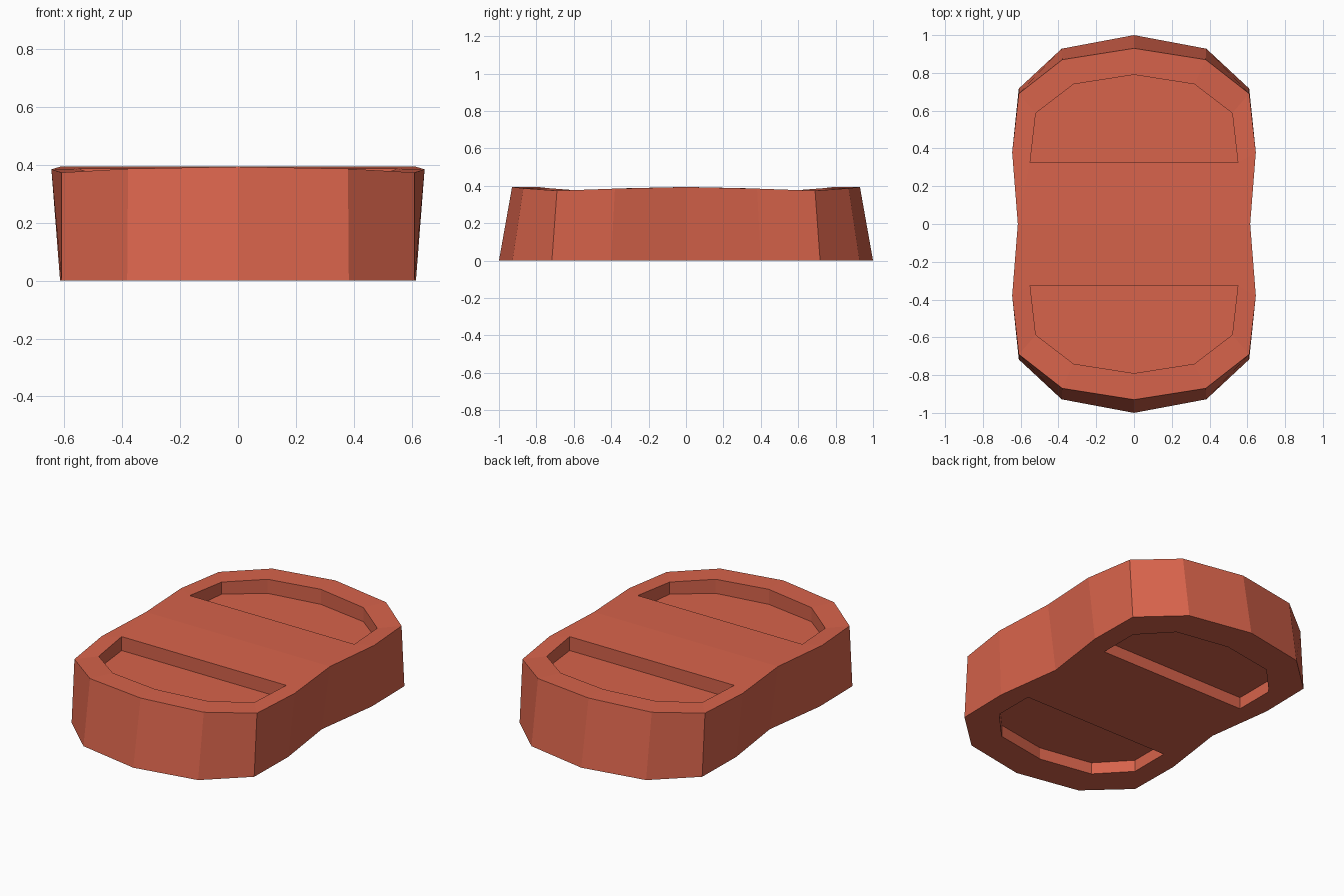
import bpy
import bmesh

if "Cube" in bpy.data.objects:
    bpy.data.objects.remove(bpy.data.objects["Cube"])

# One quarter of the block, from the end tip round to the waist
TOP_EDGE = [(0, .93, .394), (.38, .87, .387), (.61, .69, .374), (.645, .38, .385), (.615, 0, .394)]
TOP_RIM = [(0, .79, .394), (.32, .74, .388), (.52, .587, .376), (.55, .325, .387)]
BASE_EDGE = [(0, 1, 0), (.383, .928, 0), (.61, .717, 0), (.615, .4, 0), (.56, 0, 0)]
BASE_RIM = [(0, .80, 0), (.32, .745, 0), (.485, .57, 0), (.485, .325, 0)]
TOP_FLOOR, BASE_FLOOR = .303, .07


def cap_faces(edge, rim, floor_z):
    """Quarter of a cap: border, waist bridge, pocket walls and pocket floor."""
    _, y, z = rim[3]
    loop = rim + [(0, y, z)]                      # straight inner side of the pocket
    floor = [(p[0], p[1], floor_z) for p in loop]
    faces = [[edge[i], edge[i + 1], rim[i + 1], rim[i]] for i in range(3)]
    faces.append([edge[3], edge[4], rim[3]])
    faces.append([rim[3], edge[4], (0, 0, edge[4][2]), loop[4]])
    faces += [[loop[i], loop[i + 1], floor[i + 1], floor[i]] for i in range(4)]
    faces.append(floor)
    return faces


quarter = cap_faces(TOP_EDGE, TOP_RIM, TOP_FLOOR) + cap_faces(BASE_EDGE, BASE_RIM, BASE_FLOOR)
# Outer side walls
quarter += [[BASE_EDGE[i], BASE_EDGE[i + 1], TOP_EDGE[i + 1], TOP_EDGE[i]] for i in range(4)]

# Mirror the quarter to all four corners and weld it into one closed body
bm = bmesh.new()
for sx in (1, -1):
    for sy in (1, -1):
        for face in quarter:
            bm.faces.new([bm.verts.new((x * sx, y * sy, z)) for x, y, z in face])
bmesh.ops.remove_doubles(bm, verts=bm.verts, dist=1e-4)
bmesh.ops.recalc_face_normals(bm, faces=bm.faces)

mesh = bpy.data.meshes.new("pocketed_block")
bm.to_mesh(mesh)
bm.free()

clay = bpy.data.materials.new("clay_red")
clay.diffuse_color = (.68, .125, .07, 1)
clay.use_nodes = True
clay.node_tree.nodes["Principled BSDF"].inputs["Base Color"].default_value = clay.diffuse_color
mesh.materials.append(clay)

block = bpy.data.objects.new("pocketed_block", mesh)
bpy.context.collection.objects.link(block)
